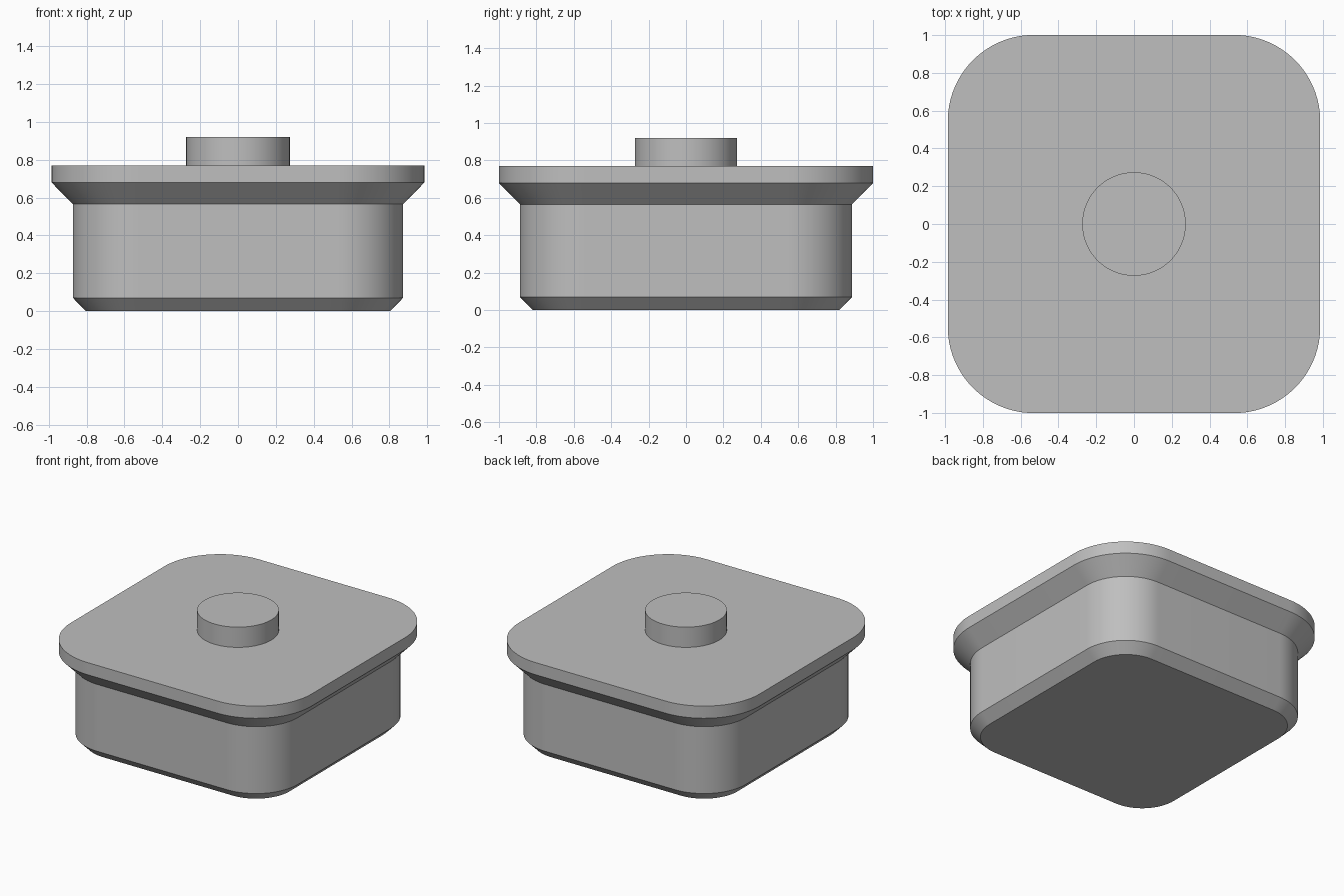
import bpy
import bmesh
import math

if "Cube" in bpy.data.objects:
    bpy.data.objects.remove(bpy.data.objects["Cube"])

SEGMENTS = 24            # steps per rounded corner
CX, CY = 0.53, 0.545     # corner arc centres

grey = bpy.data.materials.new("plain grey")
grey.diffuse_color = (0.52, 0.52, 0.52, 1)
grey.use_nodes = True
grey.node_tree.nodes["Principled BSDF"].inputs["Base Color"].default_value = grey.diffuse_color


def finish(bm, name):
    bmesh.ops.recalc_face_normals(bm, faces=bm.faces)
    mesh = bpy.data.meshes.new(name)
    bm.to_mesh(mesh)
    bm.free()
    mesh.materials.append(grey)
    obj = bpy.data.objects.new(name, mesh)
    bpy.context.collection.objects.link(obj)
    bpy.ops.object.select_all(action='DESELECT')
    obj.select_set(True)
    bpy.context.view_layer.objects.active = obj
    bpy.ops.object.shade_smooth_by_angle(angle=math.radians(25))
    return obj


def ring(bm, radius, z, cx, cy):
    """Rounded rectangle loop; cx = cy = 0 gives a circle."""
    verts = []
    for corner, (sx, sy) in enumerate([(1, 1), (-1, 1), (-1, -1), (1, -1)]):
        steps = SEGMENTS + 1 if cx else SEGMENTS
        for i in range(steps):
            a = (corner + i / SEGMENTS) * math.pi / 2
            verts.append(bm.verts.new((sx * cx + radius * math.cos(a),
                                       sy * cy + radius * math.sin(a), z)))
    return verts


def loft(name, profile, cx=0, cy=0):
    """Solid skinned through a (radius, height) profile."""
    bm = bmesh.new()
    rings = [ring(bm, r, z, cx, cy) for r, z in profile]
    n = len(rings[0])
    for low, high in zip(rings, rings[1:]):
        for i in range(n):
            j = (i + 1) % n
            bm.faces.new((low[i], low[j], high[j], high[i]))
    bm.faces.new(rings[0][::-1])
    bm.faces.new(rings[-1])
    return finish(bm, name)


# Rounded-square body with bottom chamfer, flared shoulder and flat rim
loft("body_and_rim", [(0.274, 0), (0.343, 0.07), (0.343, 0.565),
                      (0.456, 0.68), (0.456, 0.77)], CX, CY)

# Round knob on top
loft("knob", [(0.274, 0.765), (0.274, 0.92)])
